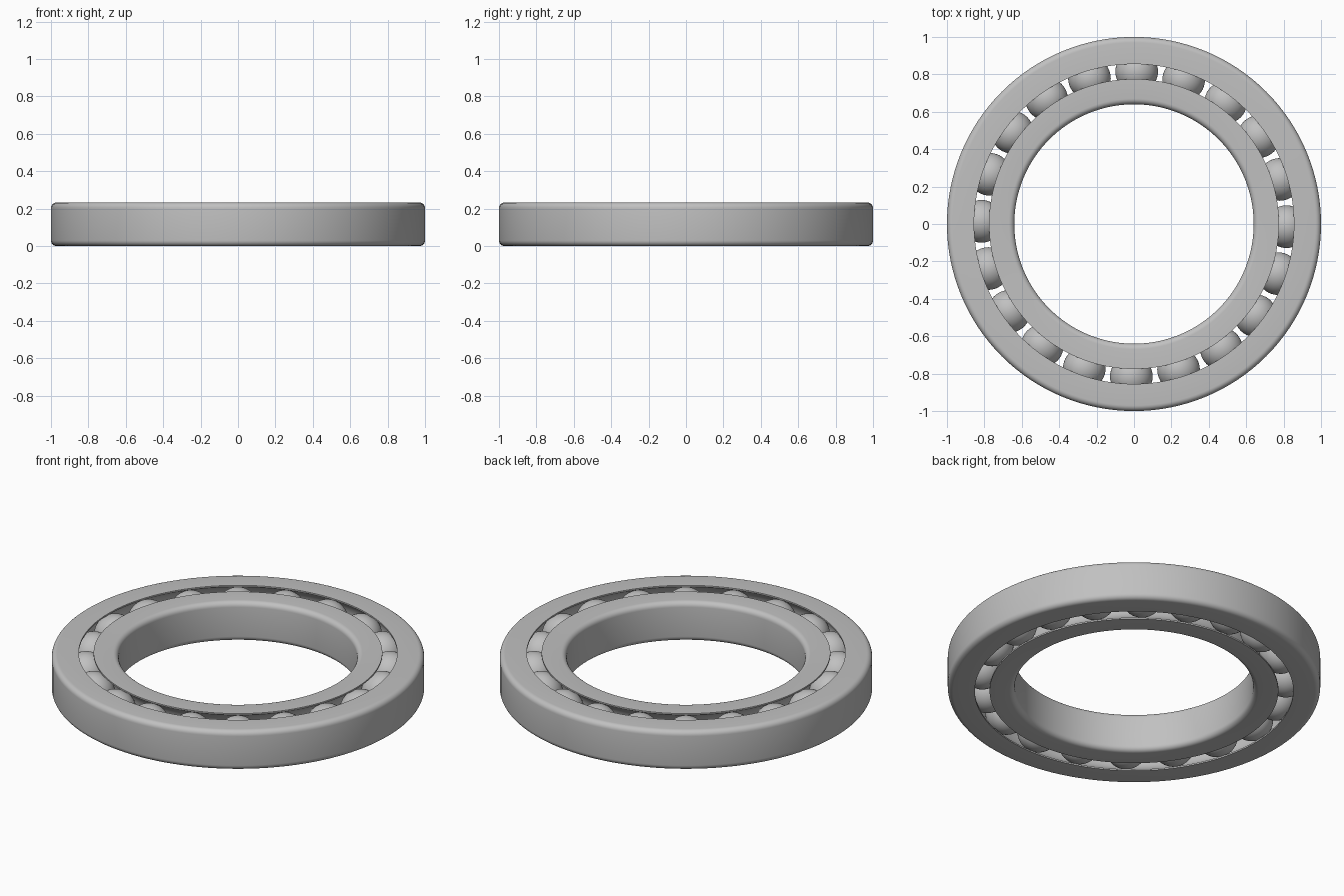
import bpy, bmesh, math
from mathutils import Matrix, Vector

cube = bpy.data.objects.get("Cube")
if cube:
    bpy.data.objects.remove(cube)

HEIGHT = 0.233
MID = HEIGHT / 2
PITCH = 0.815        # radius of the ball circle
HALF_GAP = 0.04      # half the slot between the rings
BALL = 0.114
GROOVE = 0.115
FILLET = 0.03
COUNT = 20
STEPS = 128

steel = bpy.data.materials.new("brushed steel grey")
steel.use_nodes = True
colour = (0.53, 0.53, 0.53, 1)
steel.diffuse_color = colour
steel.node_tree.nodes["Principled BSDF"].inputs["Base Color"].default_value = colour


def finish(name, bm):
    bmesh.ops.recalc_face_normals(bm, faces=bm.faces)
    mesh = bpy.data.meshes.new(name)
    bm.to_mesh(mesh)
    bm.free()
    mesh.materials.append(steel)
    obj = bpy.data.objects.new(name, mesh)
    bpy.context.collection.objects.link(obj)
    bpy.ops.object.select_all(action="DESELECT")
    obj.select_set(True)
    bpy.context.view_layer.objects.active = obj
    bpy.ops.object.shade_smooth_by_angle(angle=math.radians(30))
    return obj


def arc(cx, cz, r, start, end, n):
    return [(cx + r * math.cos(start + (end - start) * i / n),
             cz + r * math.sin(start + (end - start) * i / n)) for i in range(n + 1)]


def race(name, rim, side):
    """Ring with a rounded rim and a ball groove; side is +1 outside, -1 inside."""
    lip = PITCH + side * HALF_GAP
    a = math.acos(HALF_GAP / GROOVE)
    # Profile drawn for the outer side, mirrored about the pitch circle if inner
    width = abs(rim - PITCH)
    pts = [(HALF_GAP, 0)]
    pts += arc(width - FILLET, FILLET, FILLET, -math.pi / 2, 0, 6)
    pts += arc(width - FILLET, HEIGHT - FILLET, FILLET, 0, math.pi / 2, 6)
    pts += [(HALF_GAP, HEIGHT)]
    pts += arc(0, MID, GROOVE, a, -a, 20)
    bm = bmesh.new()
    verts = [bm.verts.new((PITCH + side * x, 0, z)) for x, z in pts]
    edges = [bm.edges.new((v, verts[(i + 1) % len(verts)])) for i, v in enumerate(verts)]
    bmesh.ops.spin(bm, geom=verts + edges, cent=(0, 0, 0), axis=(0, 0, 1),
                   angle=2 * math.pi, steps=STEPS)
    bmesh.ops.remove_doubles(bm, verts=bm.verts, dist=0.0001)
    return finish(name, bm)


race("outer_ring", 1.0, 1)
race("inner_ring", 0.64, -1)

# Balls spaced evenly round the slot
for i in range(COUNT):
    angle = math.radians(-1.0) + 2 * math.pi * i / COUNT
    centre = Vector((PITCH * math.cos(angle), PITCH * math.sin(angle), MID))
    bm = bmesh.new()
    bmesh.ops.create_uvsphere(bm, u_segments=40, v_segments=24, radius=BALL,
                              matrix=Matrix.Translation(centre))
    finish(f"ball_{i + 1}", bm)
